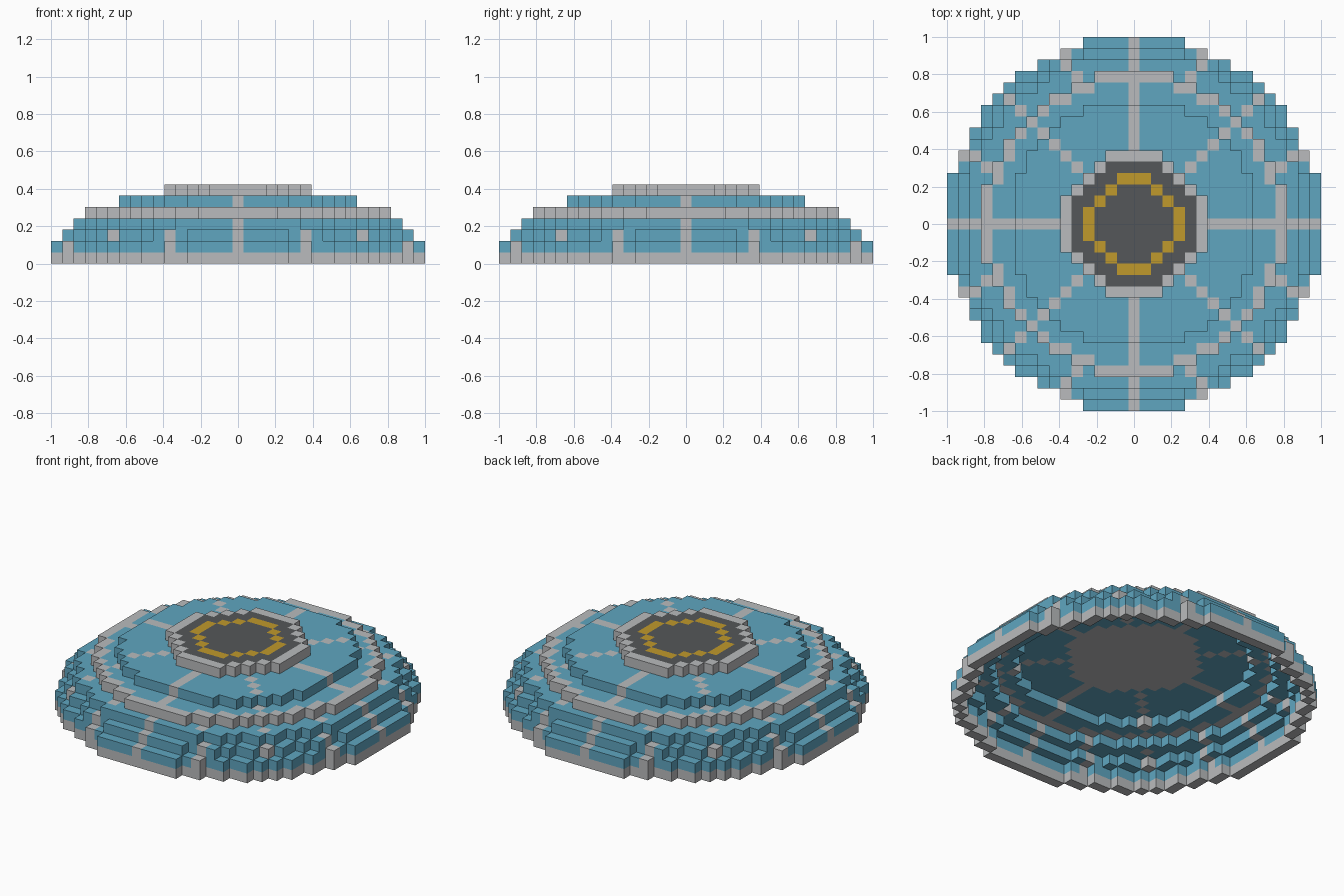
import bpy
import bmesh
from mathutils import Vector

cube = bpy.data.objects.get("Cube")
if cube:
    bpy.data.objects.remove(cube, do_unlink=True)

UNIT = 2 / 33  # edge of one block


def make_material(name, rgb):
    mat = bpy.data.materials.new(name)
    mat.use_nodes = True
    colour = (*rgb, 1)
    mat.diffuse_color = colour
    mat.node_tree.nodes["Principled BSDF"].inputs["Base Color"].default_value = colour
    return mat


BLUE, GREY, DARK, GOLD = range(4)
MATERIALS = [
    make_material("sky blue", (0.115, 0.38, 0.53)),
    make_material("light grey", (0.49, 0.50, 0.51)),
    make_material("dark grey", (0.09, 0.097, 0.10)),
    make_material("gold", (0.53, 0.32, 0.025)),
]

# Tiers from the ground up: part name and squared radius in blocks
TIERS = [
    ("base_rim", 272),
    ("lower_wall", 272),
    ("second_step", 245),
    ("third_step", 222),
    ("grey_ledge", 178),
    ("roof_plate", 120),
    ("top_cap", 40),
]
LEDGE, ROOF, CAP = 4, 5, 6
SIDES = [(1, 0), (-1, 0), (0, 1), (0, -1)]


def in_disc(x, y, k):
    return k < len(TIERS) and x * x + y * y <= TIERS[k][1]


def is_edge(x, y, k):
    return any(not in_disc(x + dx, y + dy, k) for dx, dy in SIDES)


def is_solid(x, y, k):
    """Hollow stepped shell with a solid roof and cap."""
    if k < 0 or not in_disc(x, y, k):
        return False
    return k >= ROOF or is_edge(x, y, k) or not in_disc(x, y, k + 1)


def block_colour(x, y, k):
    small, big = sorted((abs(x), abs(y)))
    if k == 0:
        return GREY
    if k == CAP:
        if is_edge(x, y, k):
            return GREY
        ring = (big == 4 and small <= 1) or (big, small) == (3, 2)
        return GOLD if ring else DARK
    # Grey ledge rim and the disc below the cap
    if k == LEDGE and is_edge(x, y, k):
        return GREY
    if k == ROOF and in_disc(x, y, CAP):
        return GREY
    # Straight and diagonal ribs, then the short ribs between them
    if small == 0 or small == big:
        return GREY
    if (big, small) in {(15, 6), (14, 6), (13, 5)}:
        return GREY
    return BLUE


def build_tier(k, name):
    bm = bmesh.new()
    corners = {}

    def vert(p):
        key = tuple(round(c * 2) for c in p)
        if key not in corners:
            corners[key] = bm.verts.new(Vector(p) * UNIT)
        return corners[key]

    directions = [Vector((dx, dy, 0)) for dx, dy in SIDES]
    directions += [Vector((0, 0, 1)), Vector((0, 0, -1))]
    for x in range(-16, 17):
        for y in range(-16, 17):
            if not is_solid(x, y, k):
                continue
            centre = Vector((x, y, k + 0.5))
            for n in directions:
                if is_solid(x + int(n.x), y + int(n.y), k + int(n.z)):
                    continue
                # Exposed side of the block, wound outward
                u = Vector((n.y, n.z, n.x))
                v = n.cross(u)
                quad = [centre + (n + a * u + b * v) / 2
                        for a, b in ((-1, -1), (1, -1), (1, 1), (-1, 1))]
                face = bm.faces.new([vert(p) for p in quad])
                face.material_index = block_colour(x, y, k)
    mesh = bpy.data.meshes.new(name)
    bm.to_mesh(mesh)
    bm.free()
    for mat in MATERIALS:
        mesh.materials.append(mat)
    obj = bpy.data.objects.new(name, mesh)
    bpy.context.collection.objects.link(obj)


for level, (part, _) in enumerate(TIERS):
    build_tier(level, part)
